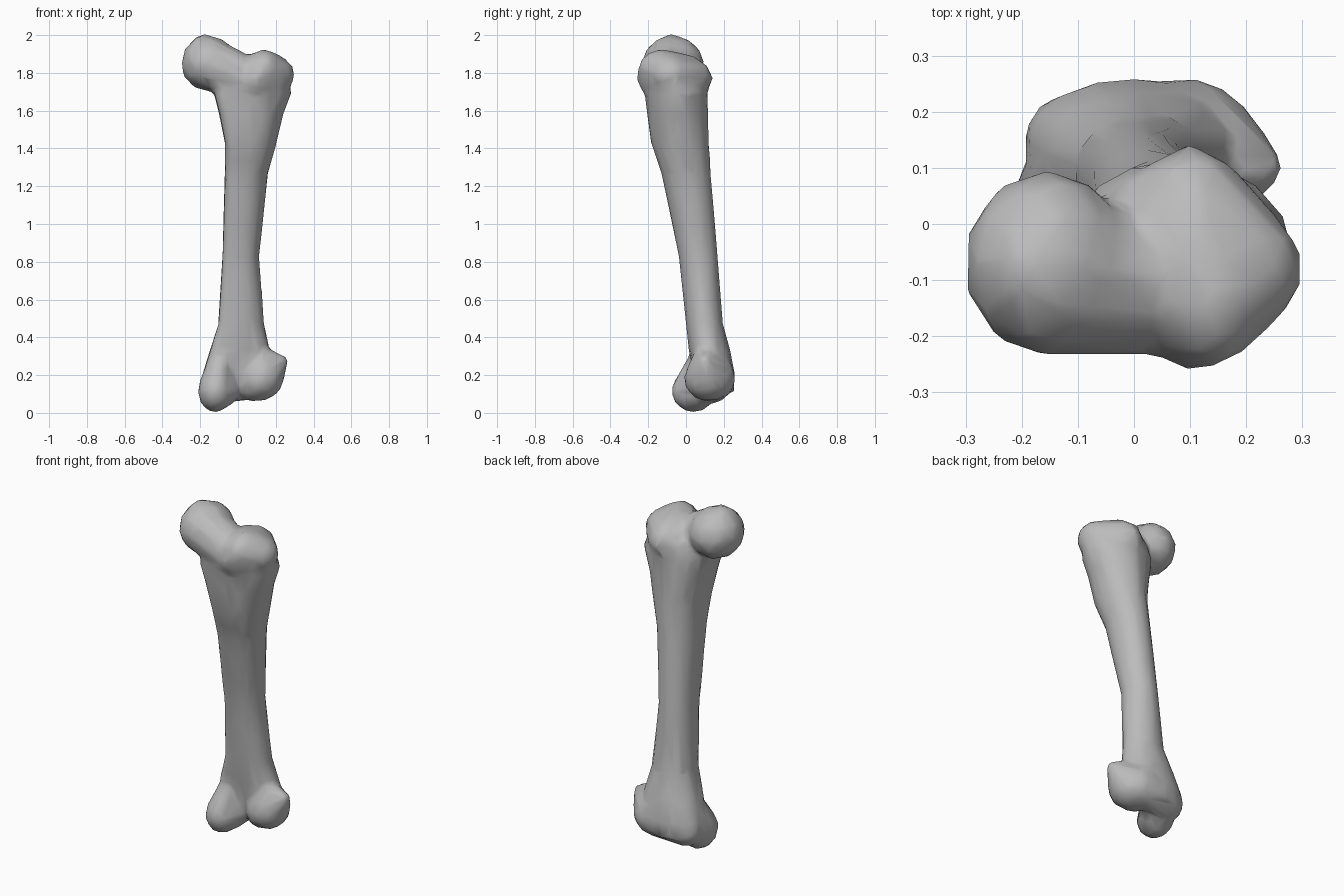
import bpy, bmesh, math

cube = bpy.data.objects.get("Cube")
if cube:
    bpy.data.objects.remove(cube, do_unlink=True)

# Unit ball points shared by every rounded lobe
ball = bmesh.new()
bmesh.ops.create_icosphere(ball, subdivisions=2, radius=1)
BALL = [v.co.copy() for v in ball.verts]
ball.free()

bm = bmesh.new()


def loft(rows, sides=16, corner=0.3):
    """Closed tube through sections given as z, x min, x max, y min, y max;
    the front right quarter is squared off."""
    rings = []
    for z, x0, x1, y0, y1 in rows:
        ring = []
        for i in range(sides):
            a = math.tau * i / sides
            c, s = math.cos(a), math.sin(a)
            if c < -0.01 and s < -0.01:
                c, s = -abs(c) ** corner, -abs(s) ** corner
            ring.append(bm.verts.new(((x0 + x1) / 2 + (x1 - x0) / 2 * c,
                                      (y0 + y1) / 2 + (y1 - y0) / 2 * s, z)))
        rings.append(ring)
    for a, b in zip(rings, rings[1:]):
        for i in range(sides):
            j = (i + 1) % sides
            bm.faces.new((a[i], a[j], b[j], b[i]))
    bm.faces.new(rings[0])
    bm.faces.new(rings[-1][::-1])


def lobe(*balls):
    """Convex skin wrapped round ellipsoids given as centre, radii."""
    verts = [bm.verts.new([c + r * p for c, r, p in zip(centre, radii, co)])
             for centre, radii in balls for co in BALL]
    hull = bmesh.ops.convex_hull(bm, input=verts)
    inner = {g for g in hull["geom_interior"] + hull["geom_unused"]
             if isinstance(g, bmesh.types.BMVert)}
    bmesh.ops.delete(bm, geom=list(inner), context='VERTS')


# Shaft, flared at both ends and leaning back towards the bottom
loft([
    (1.80, -0.08, 0.22, -0.20, 0.10),
    (1.70, -0.13, 0.287, -0.22, 0.115),
    (1.58, -0.10, 0.24, -0.205, 0.118),
    (1.43, -0.07, 0.205, -0.185, 0.122),
    (1.27, -0.07, 0.16, -0.13, 0.132),
    (0.83, -0.083, 0.113, -0.038, 0.168),
    (0.47, -0.105, 0.14, 0.0, 0.196),
    (0.33, -0.15, 0.17, 0.015, 0.235),
    (0.20, -0.19, 0.19, 0.045, 0.26),
    (0.11, -0.17, 0.15, 0.07, 0.255),
])

# Round upper head with a thick neck along the front
lobe(((-0.155, -0.07, 1.85), (0.15, 0.168, 0.148)),
     ((-0.18, -0.08, 1.87), (0.10, 0.11, 0.138)))
lobe(((-0.14, -0.085, 1.845), (0.13, 0.15, 0.14)),
     ((0.06, -0.11, 1.75), (0.12, 0.125, 0.13)))

# Broad upper outer lobe
lobe(((0.10, -0.06, 1.77), (0.13, 0.205, 0.14)),
     ((0.20, -0.08, 1.79), (0.102, 0.11, 0.10)),
     ((0.14, -0.13, 1.82), (0.09, 0.125, 0.107)))

# Broad flat back joining both knuckles
lobe(((-0.11, 0.145, 0.15), (0.09, 0.09, 0.10)),
     ((0.10, 0.165, 0.18), (0.10, 0.097, 0.11)),
     ((0.01, 0.13, 0.33), (0.12, 0.09, 0.05)))

# Lower right rounded knuckle
lobe(((-0.12, 0.04, 0.115), (0.095, 0.12, 0.115)),
     ((-0.06, 0.08, 0.125), (0.07, 0.08, 0.09)),
     ((-0.09, 0.10, 0.30), (0.06, 0.08, 0.06)))

# Lower left knuckle with a pointed outer corner
lobe(((0.12, 0.115, 0.18), (0.12, 0.13, 0.12)),
     ((0.07, 0.11, 0.15), (0.07, 0.09, 0.09)),
     ((0.20, 0.11, 0.21), (0.05, 0.07, 0.07)),
     ((0.238, 0.10, 0.275), (0.03, 0.03, 0.03)),
     ((0.13, 0.10, 0.31), (0.04, 0.06, 0.04)))

bmesh.ops.recalc_face_normals(bm, faces=bm.faces)
mesh = bpy.data.meshes.new("leg_bone")
bm.to_mesh(mesh)
bm.free()
bone = bpy.data.objects.new("leg_bone", mesh)
bpy.context.collection.objects.link(bone)
bpy.context.view_layer.objects.active = bone
bone.select_set(True)

# Fuse the parts into one skin, soften the joins and simplify
fuse = bone.modifiers.new("fuse", 'REMESH')
fuse.mode = 'VOXEL'
fuse.voxel_size = 0.014
soften = bone.modifiers.new("soften", 'SMOOTH')
soften.factor = 0.5
soften.iterations = 8
simplify = bone.modifiers.new("simplify", 'DECIMATE')
simplify.ratio = 0.045
for name in ("fuse", "soften", "simplify"):
    bpy.ops.object.modifier_apply(modifier=name)

# One plain grey
grey = bpy.data.materials.new("bone_grey")
grey.use_nodes = True
grey.diffuse_color = (0.5, 0.5, 0.5, 1)
grey.node_tree.nodes["Principled BSDF"].inputs["Base Color"].default_value = (0.5, 0.5, 0.5, 1)
bone.data.materials.clear()
bone.data.materials.append(grey)
bpy.ops.object.shade_smooth()
